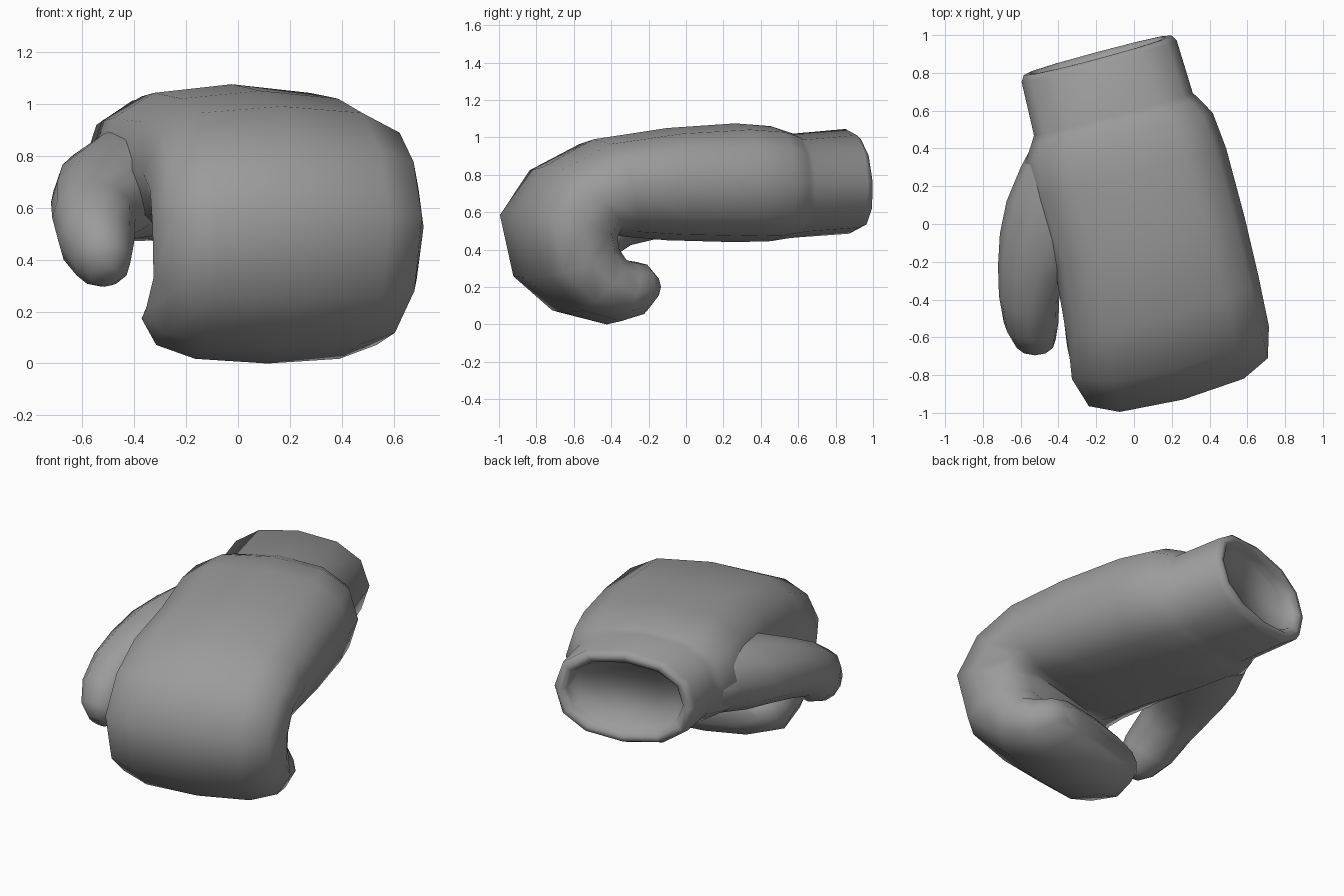
import bpy, bmesh, math
from mathutils import Vector, Matrix

if "Cube" in bpy.data.objects:
    bpy.data.objects.remove(bpy.data.objects["Cube"])

SIDES = 12
leather = bpy.data.materials.new("grey leather")
leather.diffuse_color = (0.33, 0.33, 0.33, 1)
leather.use_nodes = True
leather.node_tree.nodes["Principled BSDF"].inputs["Base Color"].default_value = leather.diffuse_color


def ring(center, a, b, n):
    """Rounded-box cross-section with half axes a and b."""
    pts = []
    for i in range(SIDES):
        t = 2 * math.pi * i / SIDES
        c, s = math.cos(t), math.sin(t)
        c = math.copysign(abs(c) ** (2 / n), c)
        s = math.copysign(abs(s) ** (2 / n), s)
        pts.append(center + a * c + b * s)
    return pts


def loft(name, rings, matrix=Matrix()):
    """Skin a list of rings and close both ends."""
    bm = bmesh.new()
    loops = [[bm.verts.new(matrix @ p) for p in r] for r in rings]
    for p, q in zip(loops, loops[1:]):
        for i in range(SIDES):
            j = (i + 1) % SIDES
            bm.faces.new((p[i], p[j], q[j], q[i]))
    bm.faces.new(loops[0])
    bm.faces.new(loops[-1][::-1])
    bmesh.ops.recalc_face_normals(bm, faces=bm.faces)
    mesh = bpy.data.meshes.new(name)
    bm.to_mesh(mesh)
    bm.free()
    mesh.materials.append(leather)
    ob = bpy.data.objects.new(name, mesh)
    bpy.context.collection.objects.link(ob)
    bpy.ops.object.select_all(action='DESELECT')
    ob.select_set(True)
    bpy.context.view_layer.objects.active = ob
    bpy.ops.object.shade_smooth_by_angle(angle=math.radians(80))
    return ob


# The glove is turned about z; its sections run from wrist to curled fingertips
turn = Matrix.Rotation(math.radians(15), 4, 'Z')


def section(outer_y, outer_z, inner_y, inner_z, mid_x, half_width, n):
    outer, inner = Vector((0, outer_y, outer_z)), Vector((0, inner_y, inner_z))
    center = (outer + inner) / 2 + Vector((mid_x, 0, 0))
    return ring(center, Vector((half_width, 0, 0)), (outer - inner) / 2, n)


# Each section: outer point, inner point, middle x, half width, boxiness
glove = [
    # cuff: recessed floor, rounded rim, outer wall
    (0.83, 0.955, 0.85, 0.575, 0.045, 0.335, 2.3),
    (0.87, 0.97, 0.90, 0.56, 0.045, 0.35, 2.3),
    (0.895, 0.995, 0.93, 0.535, 0.045, 0.375, 2.3),
    (0.895, 1.02, 0.93, 0.505, 0.045, 0.405, 2.3),
    (0.87, 1.045, 0.89, 0.485, 0.045, 0.425, 2.3),
    (0.58, 1.02, 0.60, 0.465, 0.045, 0.435, 2.3),
    # padded hand curling over into the fist
    (0.55, 1.03, 0.55, 0.46, 0.045, 0.46, 2.5),
    (0.46, 1.06, 0.46, 0.445, 0.04, 0.515, 2.6),
    (0.26, 1.075, 0.26, 0.44, 0.045, 0.53, 2.6),
    (-0.12, 1.05, -0.12, 0.45, 0.055, 0.52, 2.7),
    (-0.52, 0.99, -0.36, 0.47, 0.035, 0.53, 2.8),
    (-0.80, 0.84, -0.43, 0.50, 0.02, 0.535, 2.9),
    (-0.965, 0.59, -0.45, 0.46, 0.01, 0.54, 3.0),
    (-0.89, 0.25, -0.44, 0.41, 0.01, 0.525, 3.0),
    (-0.67, 0.06, -0.40, 0.36, 0.0, 0.51, 2.8),
    (-0.44, 0.0, -0.35, 0.345, 0.0, 0.49, 2.6),
    (-0.30, 0.04, -0.28, 0.335, 0.0, 0.44, 2.5),
    (-0.235, 0.12, -0.235, 0.28, 0.0, 0.36, 2.3),
]
loft("glove_body", [section(*s) for s in glove], turn)

# Thumb: center, half width, half height, forward pitch of each section
thumb = [
    ((-0.22, 0.48, 0.73), 0.285, 0.22, 0),
    ((-0.30, 0.30, 0.72), 0.30, 0.225, 3),
    ((-0.36, 0.12, 0.69), 0.315, 0.22, 8),
    ((-0.44, -0.05, 0.665), 0.27, 0.20, 14),
    ((-0.515, -0.22, 0.62), 0.205, 0.175, 22),
    ((-0.555, -0.38, 0.56), 0.16, 0.16, 32),
    ((-0.545, -0.52, 0.465), 0.145, 0.16, 38),
    ((-0.525, -0.615, 0.385), 0.11, 0.12, 42),
    ((-0.515, -0.65, 0.34), 0.055, 0.06, 42),
]
rings = []
for center, w, h, pitch in thumb:
    p = math.radians(pitch)
    rings.append(ring(Vector(center), Vector((w, 0, 0)),
                      Vector((0, -math.sin(p), math.cos(p))) * h, 2.1))
loft("thumb", rings)
